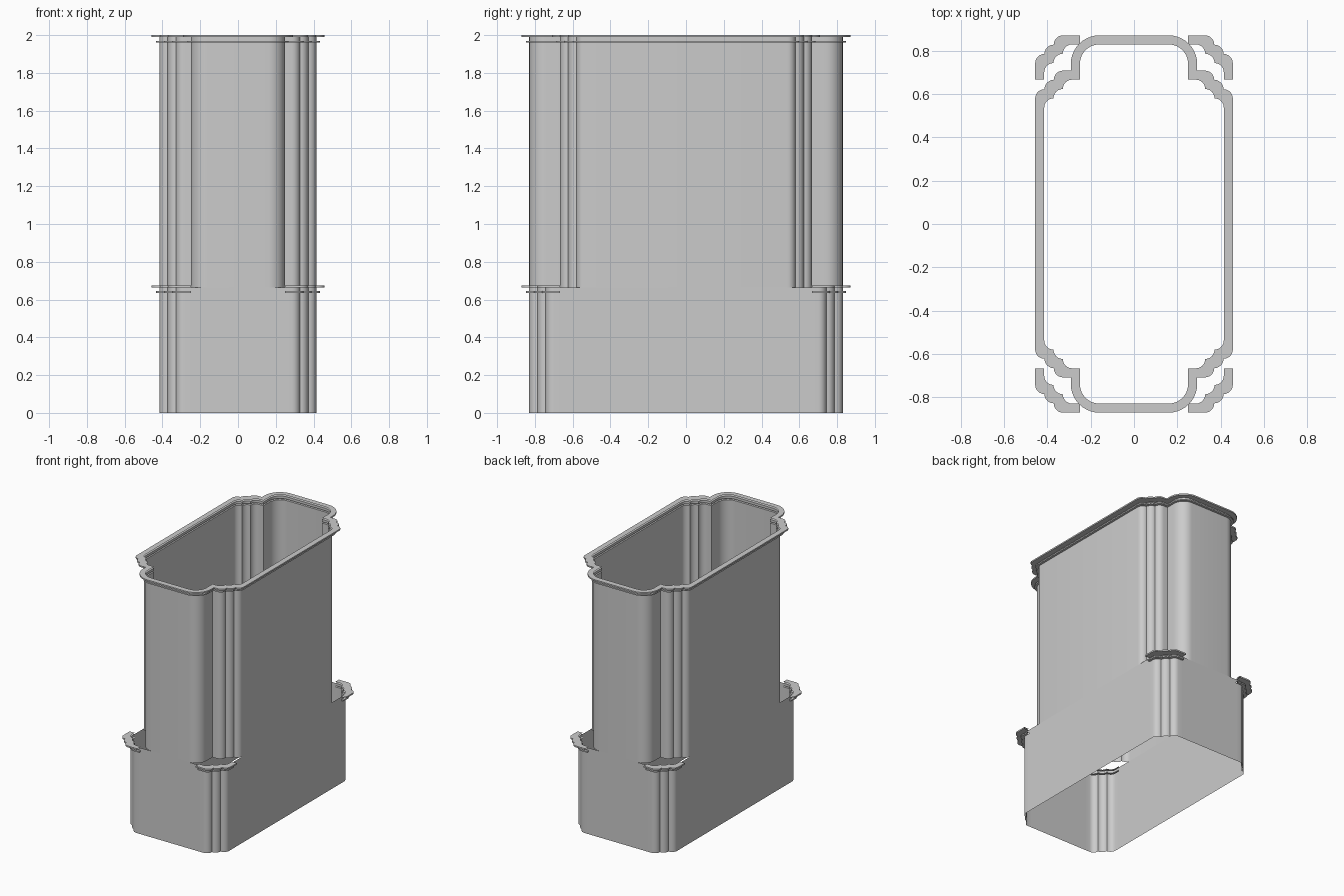
import bpy, bmesh
from math import sin, cos, pi

if "Cube" in bpy.data.objects:
    bpy.data.objects.remove(bpy.data.objects["Cube"])

X, Y = 0.415, 0.83        # half width and half depth of the shell
NX, NY = 0.25, 0.667      # where the corner notch meets the shell
STEP = 0.043              # size of one rounded corner step
SPLIT = 0.665             # height where the corners step in
LIP, RIM = 0.018, 0.042   # how far the two trim bands stick out


def stair(y_top):
    """Three rounded steps, counter-clockwise: (x, y, outward x, outward y)."""
    pts = []
    for k in range(3):
        cx, cy = X - STEP * (k + 1), y_top - STEP * (3 - k)
        for i in range(0 if k == 0 else 1, 7):
            a = i / 6 * pi / 2
            pts.append((cx + STEP * cos(a), cy + STEP * sin(a), 1, 1))
    return pts


def trim(z):
    """Folded double band whose top is at height z: (offset, height)."""
    return [(0, z - .04), (LIP, z - .04), (LIP, z - .03), (0, z - .03),
            (0, z - .011), (RIM, z - .011), (RIM, z), (0, z)]


def sweep(name, path, profile):
    """Sweep a wall profile along a quarter outline, mirrored to all corners."""
    bm = bmesh.new()
    grid = [[bm.verts.new((x + o * ox, y + o * oy, z)) for o, z in profile]
            for x, y, ox, oy in path]
    for a, b in zip(grid, grid[1:]):
        for j in range(len(profile) - 1):
            bm.faces.new((a[j], b[j], b[j + 1], a[j + 1]))
    mesh = bpy.data.meshes.new(name)
    bm.to_mesh(mesh)
    bm.free()
    ob = bpy.data.objects.new(name, mesh)
    bpy.context.collection.objects.link(ob)
    m = ob.modifiers.new("mirror", 'MIRROR')
    m.use_axis = (True, True, False)
    m.merge_threshold = 0.0005
    bpy.ops.object.select_all(action='DESELECT')
    ob.select_set(True)
    bpy.context.view_layer.objects.active = ob
    bpy.ops.object.modifier_apply(modifier="mirror")
    bpy.ops.object.shade_smooth_by_angle(angle=pi / 6)
    return ob


# Upper shell: side wall, stepped notch, rounded end, with the top rim
R = 0.09
end_round = [(NX - R + R * cos(a), Y - R + R * sin(a), cos(a), sin(a))
             for a in [i / 10 * pi / 2 for i in range(11)]]
upper = [(X, 0, 1, 0)] + stair(NY) + [(NX, NY, 1, 1)] + end_round + [(0, Y, 0, 1)]
sweep("upper_shell", upper, [(0, SPLIT)] + trim(2.0))

# Lower corner posts with their own trim
corner = [(X, NY, 1, 0)] + stair(Y) + [(NX, Y, 0, 1)]
sweep("lower_corners", corner, [(0, 0)] + trim(SPLIT + .01))

# Plain lower wall panels between the corner posts
flat = [(0, 0), (0, SPLIT)]
sweep("lower_side_walls", [(X, 0, 1, 0), (X, NY, 1, 0)], flat)
sweep("lower_end_walls", [(NX, Y, 0, 1), (0, Y, 0, 1)], flat)
